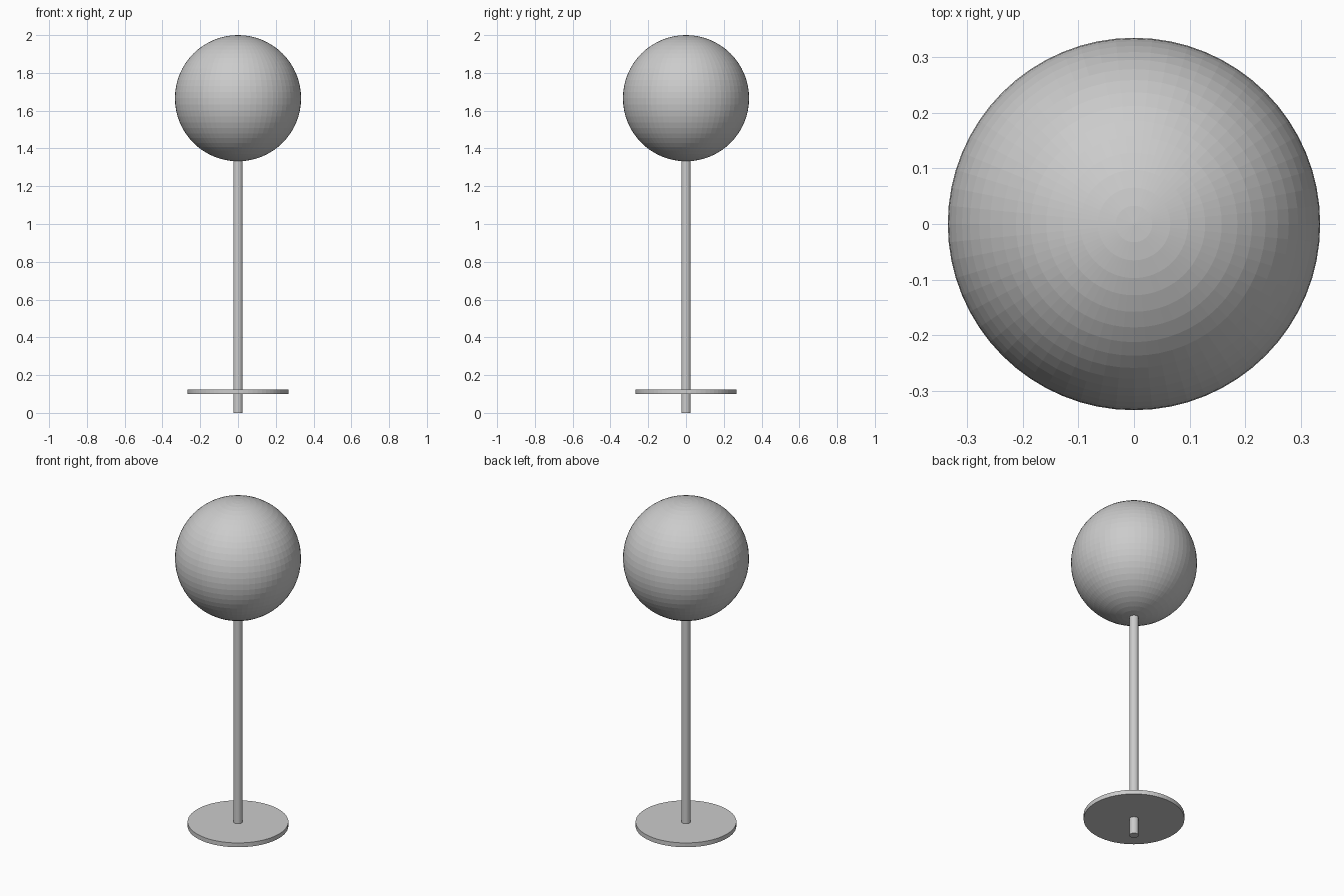
import bpy

if "Cube" in bpy.data.objects:
    bpy.data.objects.remove(bpy.data.objects["Cube"])


def cylinder(name, radius, z0, z1, sides):
    bpy.ops.mesh.primitive_cylinder_add(vertices=sides, radius=radius, depth=z1 - z0,
                                        location=(0, 0, (z0 + z1) / 2))
    bpy.context.object.name = name


# Thin pole that pokes through the base disc down to the ground
cylinder("pole", 0.025, 0.0, 1.335, 32)

# Flat round base plate
cylinder("base_disc", 0.267, 0.10, 0.125, 64)

# Faceted globe resting on the pole
bpy.ops.mesh.primitive_uv_sphere_add(segments=64, ring_count=32, radius=0.334,
                                     location=(0, 0, 1.666))
bpy.context.object.name = "globe"
